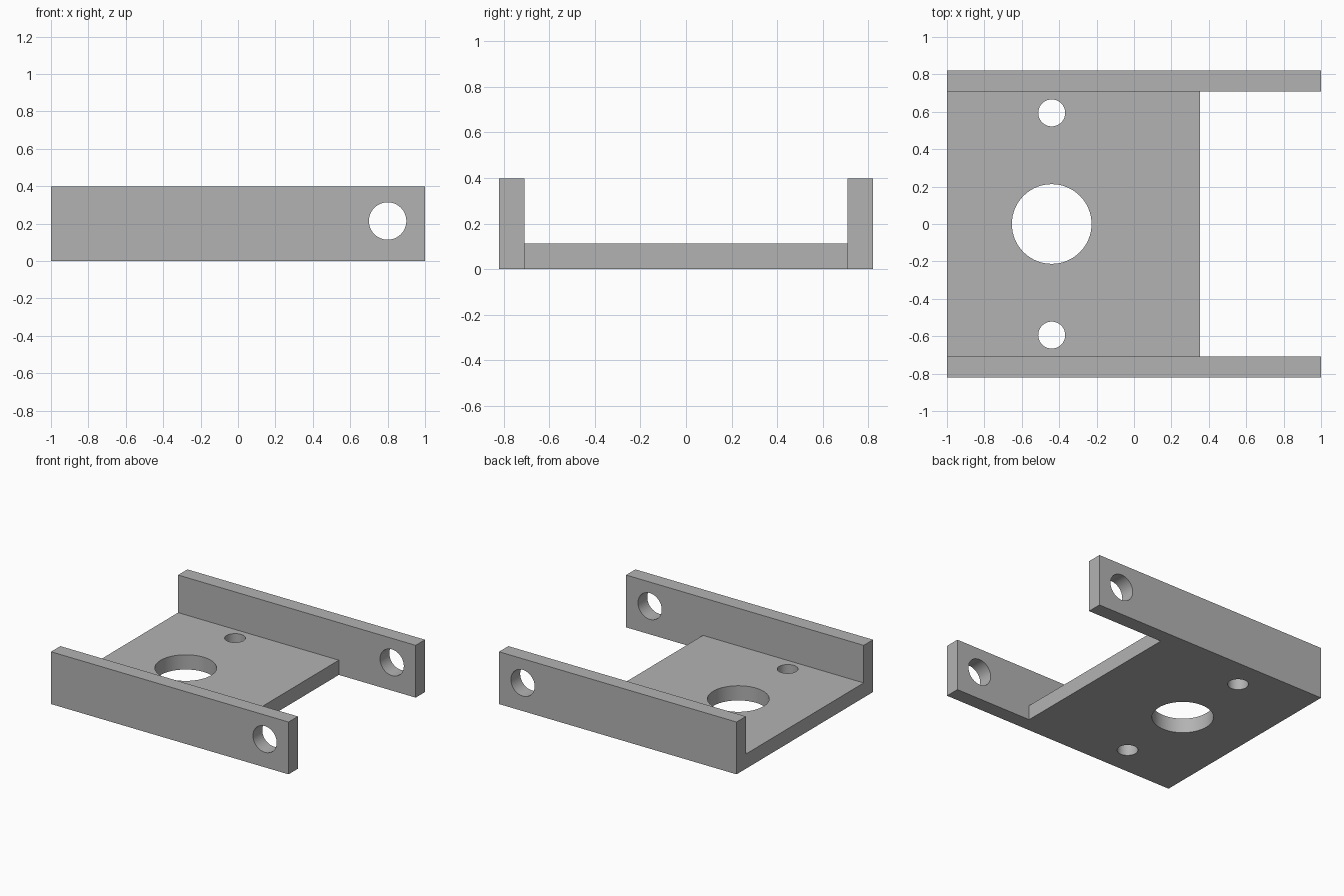
import bpy, bmesh, math
from mathutils import Vector

if "Cube" in bpy.data.objects:
    bpy.data.objects.remove(bpy.data.objects["Cube"])

HALF_Y, INNER_Y = 0.82, 0.708
HEIGHT, PLATE_T, PLATE_END = 0.398, 0.112, 0.353

grey = bpy.data.materials.new("plain_grey")
grey.diffuse_color = (0.45, 0.45, 0.45, 1)
grey.use_nodes = True
grey.node_tree.nodes["Principled BSDF"].inputs["Base Color"].default_value = grey.diffuse_color


def prism(name, profile, half_y):
    """Extrude an x-z profile along y, centred on y = 0."""
    bm = bmesh.new()
    face = bm.faces.new([bm.verts.new((x, -half_y, z)) for x, z in profile])
    ext = bmesh.ops.extrude_face_region(bm, geom=[face])
    verts = [g for g in ext["geom"] if isinstance(g, bmesh.types.BMVert)]
    bmesh.ops.translate(bm, verts=verts, vec=Vector((0, 2 * half_y, 0)))
    bmesh.ops.recalc_face_normals(bm, faces=bm.faces)
    mesh = bpy.data.meshes.new(name)
    bm.to_mesh(mesh)
    bm.free()
    obj = bpy.data.objects.new(name, mesh)
    bpy.context.collection.objects.link(obj)
    obj.data.materials.append(grey)
    return obj


def drill(radius, depth, loc, rot=(0, 0, 0)):
    bpy.ops.mesh.primitive_cylinder_add(vertices=64, radius=radius, depth=depth,
                                        location=loc, rotation=rot)
    obj = bpy.context.object
    obj.name = "hole_cutter"
    obj.data.materials.append(grey)
    return obj


# Solid block that becomes the channel bracket
bracket = prism("channel_bracket", [(-1, 0), (1, 0), (1, HEIGHT), (-1, HEIGHT)], HALF_Y)

# Channel above the plate and open notch beyond its end, in one cutter
cutters = [prism("channel_cutter",
                 [(-1.2, PLATE_T), (PLATE_END, PLATE_T), (PLATE_END, -0.2),
                  (1.2, -0.2), (1.2, 0.7), (-1.2, 0.7)], INNER_Y)]

# Plate holes: large centre hole and two small ones
for y, r in ((0, 0.213), (0.594, 0.072), (-0.594, 0.072)):
    cutters.append(drill(r, 0.6, (-0.44, y, 0.05)))

# Pivot hole through both arms
cutters.append(drill(0.1, 2, (0.8, 0, 0.214), (math.pi / 2, 0, 0)))

# Apply the cuts and remove the cutters
bpy.context.view_layer.objects.active = bracket
for c in cutters:
    mod = bracket.modifiers.new("cut", 'BOOLEAN')
    mod.operation, mod.solver, mod.object = 'DIFFERENCE', 'EXACT', c
    bpy.ops.object.modifier_apply(modifier=mod.name)
    bpy.data.objects.remove(c, do_unlink=True)

# Smooth hole walls, sharp edges kept
bracket.select_set(True)
bpy.ops.object.shade_smooth_by_angle(angle=math.radians(30))
